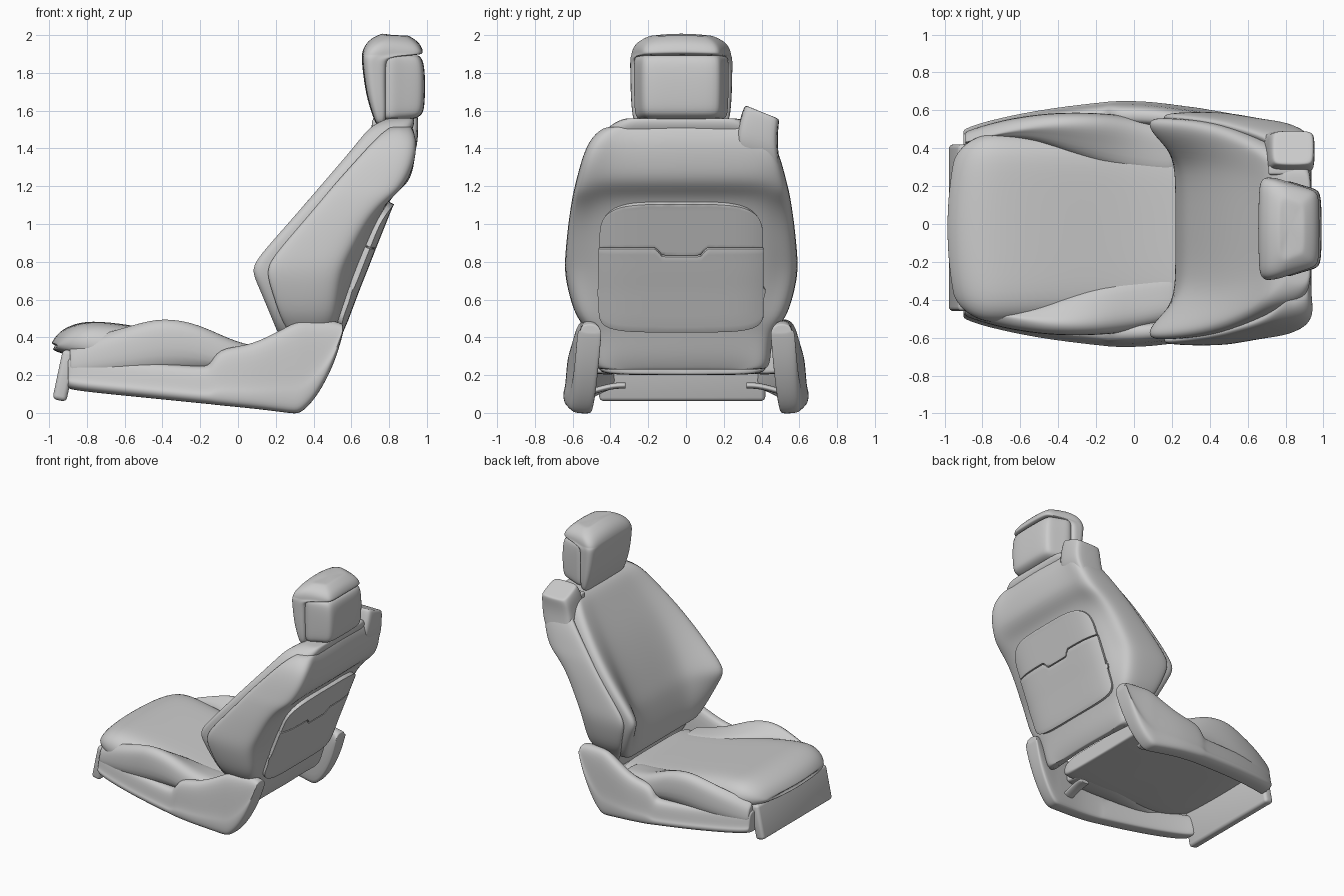
import bpy, bmesh, math
from mathutils import Vector

if "Cube" in bpy.data.objects:
    bpy.data.objects.remove(bpy.data.objects["Cube"])

C = -0.025  # centre line of the backrest


def finish(name, bm, levels=2, angle=40):
    bmesh.ops.recalc_face_normals(bm, faces=bm.faces)
    me = bpy.data.meshes.new(name)
    bm.to_mesh(me)
    bm.free()
    ob = bpy.data.objects.new(name, me)
    bpy.context.collection.objects.link(ob)
    if levels:
        ob.modifiers.new("Smooth", 'SUBSURF').levels = levels
        ob.modifiers["Smooth"].render_levels = levels
    bpy.ops.object.select_all(action='DESELECT')
    ob.select_set(True)
    bpy.context.view_layer.objects.active = ob
    if levels:
        bpy.ops.object.shade_smooth()
    else:
        bpy.ops.object.shade_smooth_by_angle(angle=math.radians(angle))
    return ob


def loft(name, rings, levels=2):
    """Skin closed rings; an inset ring at each end keeps the rim firm."""
    def inset(r, f):
        m = sum((Vector(p) for p in r), Vector()) / len(r)
        return [m + (Vector(p) - m) * f for p in r]
    rings = [inset(rings[0], .85)] + rings + [inset(rings[-1], .85)]
    bm = bmesh.new()
    vs = [[bm.verts.new(p) for p in r] for r in rings]
    n = len(rings[0])
    for a, b in zip(vs, vs[1:]):
        for i in range(n):
            bm.faces.new((a[i], a[(i + 1) % n], b[(i + 1) % n], b[i]))
    bm.faces.new(vs[0])
    bm.faces.new(vs[-1])
    return finish(name, bm, levels)


def sym(half):
    """Mirror a half section (a, y) whose first and last points lie on y = 0."""
    return half + [(a, -y) for a, y in half[-2:0:-1]]


def interp(table, z):
    for (a, p), (b, q) in zip(table, table[1:]):
        if z <= b:
            return p + (q - p) * (z - a) / (b - a)
    return table[-1][1]


def rounded_box(name, size, loc, rot_y=0, bevel=.03):
    bm = bmesh.new()
    bmesh.ops.create_cube(bm, size=1)
    bmesh.ops.scale(bm, vec=size, verts=bm.verts)
    bmesh.ops.bevel(bm, geom=bm.edges[:], offset=bevel, segments=4, profile=.5, affect='EDGES')
    ob = finish(name, bm, 0)
    ob.location, ob.rotation_euler = loc, (0, rot_y, 0)
    return ob


# Seat cushion: x, bottom, top, half width; the nose is bowed in plan
rings = []
for x, zb, zt, w in [(-.99, .335, .37, .36), (-.955, .315, .43, .44), (-.87, .30, .475, .495),
                     (-.75, .25, .49, .51), (-.5, .22, .455, .50), (-.2, .21, .39, .48),
                     (0, .2, .35, .46), (.2, .2, .33, .45), (.3, .2, .33, .45)]:
    half = [(zt, 0), (zt, .5 * w), (zt - .005, .84 * w), (zt - .35 * (zt - zb), w),
            (zb + .02, .99 * w), (zb, .85 * w), (zb, 0)]
    bow = .26 * max(0, min(1, (-.6 - x) / .3))
    rings.append([(x + bow * y * y, y - .02, z) for z, y in sym(half)])
loft("seat_cushion", rings)

# Seat bolsters and side shields, both sides
bolster = [(-.89, .42, .49, .33, .36), (-.72, .45, .545, .40, .425), (-.55, .44, .575, .42, .475),
           (-.4, .38, .59, .42, .52), (-.2, .30, .59, .38, .485), (0, .25, .57, .34, .37),
           (.22, .24, .52, .33, .34)]
shield = [(-.9, .13, .30, .50), (-.8, .115, .295, .54), (-.5, .085, .27, .605), (-.2, .055, .245, .64),
          (-.145, .05, .25, .645), (-.11, .045, .345, .65), (.05, .03, .355, .65), (.18, .015, .415, .635),
          (.29, 0, .475, .62), (.335, 0, .49, .615), (.42, .09, .49, .60), (.51, .26, .49, .585),
          (.555, .42, .47, .575)]
for s, side in ((-1, "right"), (1, "left")):
    rings = []
    for x, yi, yo, zi, zr in bolster:
        sec = [(yi, .2), (yi, zi), ((yi + yo) / 2 - .02, (zi + zr) / 2), (yo - .07, zr),
               (yo - .015, zr - .03), (yo, zr - .1), (yo, .2)]
        rings.append([(x, s * y, z) for y, z in sec])
    loft("seat_bolster_" + side, rings)
    rings = []
    for x, zb, zt, yo in shield:
        yi, h = yo - .13, zt - zb
        sec = [(yi, zb), (yi + .02, zb - .004), (yo - .03, zb - .004), (yo, zb + .02), (yo, zb + .25 * h),
               (yo - .012, zb + .32 * h), (yo - .02, zt - .15 * h), (yo - .05, zt), (yi + .03, zt), (yi, zt - .03)]
        rings.append([(x, s * y, z) for y, z in sec])
    loft("side_shield_" + side, rings)
    # Link arm between shield and base, seen from behind
    rings = [[(x + dx, s * y, z + dz) for dx, dz in ((-.05, -.018), (.05, -.018), (.05, .018), (-.05, .018))]
             for x, y, z in ((.2, .54, .10), (.2, .46, .125), (.2, .38, .145), (.2, .32, .145))]
    loft("link_arm_" + side, rings)

# Front valance under the nose of the cushion
rounded_box("front_valance", (.075, .88, .27), (-.918, -.02, .198), math.radians(12), .024)

# Backrest cushion: z, centre front, bolster front, back, half width
rings = []
for z, xc, xb, xr, w in [(.40, .22, .22, .42, .46), (.50, .215, .175, .46, .525), (.68, .25, .095, .5, .575),
                         (.76, .275, .058, .52, .585), (.84, .31, .11, .56, .585), (1.0, .385, .255, .62, .575),
                         (1.2, .495, .43, .74, .54), (1.4, .63, .605, .85, .46), (1.49, .69, .675, .92, .41),
                         (1.535, .735, .73, .935, .36), (1.56, .80, .80, .93, .30)]:
    half = [(xc, 0), (xc, .45 * w), (xc - .2 * (xc - xb), .64 * w), (xb + .15 * (xc - xb), .85 * w),
            (xb, .95 * w), (xb + .03, w), (xb + .09, w), (xr, .95 * w), (xr, .6 * w), (xr, 0)]
    rings.append([(x, y + C, z) for x, y in sym(half)])
loft("backrest_cushion", rings)

# Backrest shell: z, front edge, side back, centre back, half width
rings = []
shell = [(.23, .37, .44, .46, .46), (.30, .33, .46, .50, .47), (.43, .26, .49, .54, .48),
         (.50, .215, .52, .57, .555), (.66, .165, .535, .63, .60), (.76, .135, .555, .67, .615),
         (.85, .195, .60, .705, .61), (1.0, .325, .68, .765, .595), (1.1, .41, .765, .805, .58),
         (1.16, .46, .84, .845, .57), (1.22, .51, .885, .925, .555), (1.32, .60, .93, .95, .53),
         (1.42, .69, .945, .96, .495), (1.48, .75, .93, .95, .45), (1.515, .80, .91, .94, .40)]
for z, xf, xs, xr, w in shell:
    xm = (xf + xs) / 2
    half = [(xm, 0), (xm, .6 * w), (xf + .05, w - .07), (xf, w - .025), (xf + .02, w), (xm, w + .005),
            (xs - .05, w), (xs, .95 * w), (xs + .3 * (xr - xs), .82 * w), (xr - .025, .66 * w), (xr - .012, 0)]
    rings.append([(x, y + C, z) for x, y in sym(half)])
loft("backrest_shell", rings)
back_x = [(s[0], s[3]) for s in shell[:9]] + [(1.2, .855)]


# Rear pocket: panels following the back of the shell between two edge curves
def back_panel(name, low, high, hw=.425, nu=64, nv=14):
    bm = bmesh.new()
    grid = []
    for i in range(nu + 1):
        u = math.sin(math.pi * (i / nu - .5))
        col = []
        for j in range(nv + 1):
            z = low(u) + (high(u) - low(u)) * j / nv
            x = interp(back_x, z) + .01 - .03 * u ** 6
            col.append(bm.verts.new((x, C + u * hw, z)))
        grid.append(col)
    for a, b in zip(grid, grid[1:]):
        for j in range(nv):
            bm.faces.new((a[j], b[j], b[j + 1], a[j + 1]))
    ob = finish(name, bm, 0)
    mod = ob.modifiers.new("Thickness", 'SOLIDIFY')
    mod.thickness, mod.offset = .07, 0
    ob.location.x = -.03
    bev = ob.modifiers.new("Edge", 'BEVEL')
    bev.width, bev.segments = .008, 2


def split(u):  # pocket opening with a dipped finger grip
    return .885 - .042 * min(1, max(0, (.32 - abs(u)) / .08))


def corner(u, power):
    return max(0, 1 - abs(u) ** power) ** (1 / power)


back_panel("pocket_lower", lambda u: .60 - .16 * corner(u, 5), lambda u: split(u) - .004)
back_panel("pocket_upper", lambda u: split(u) + .004, lambda u: .90 + .22 * corner(u, 4), .42)

# Belt guide on the shoulder: z of inner and outer edge, x range, y range
rings = []
for zi, zo, xa, xb, ya, yb in [(1.15, 1.08, .62, .70, .34, .50), (1.27, 1.2, .66, .86, .30, .515),
                               (1.40, 1.36, .68, .945, .26, .49), (1.50, 1.45, .70, .955, .27, .485),
                               (1.57, 1.51, .71, .955, .29, .49), (1.63, 1.555, .73, .95, .31, .495)]:
    e = .02
    pts = [(xa, ya + e), (xa + e, ya), (xb - e, ya), (xb, ya + e),
           (xb, yb - e), (xb - e, yb), (xa + e, yb), (xa, yb - e)]
    rings.append([(x, y, zi + (zo - zi) * (y - ya) / (yb - ya)) for x, y in pts])
loft("belt_guide", rings)
rounded_box("belt_slot_trim", (.14, .05, .05), (.78, .285, 1.53), 0, .012)


# Headrest: z, front, back, front half width, back half width; the top is domed
def headrest_part(name, table, dome=0):
    rings = []
    for z, xf, xb, wf, wb in table:
        d = min(.06, .3 * (xb - xf))
        half = [(xf, 0), (xf + .005, .6 * wf), (xf + .2 * d, .92 * wf), (xf + d, wf), ((xf + xb) / 2, (wf + wb) / 2),
                (xb - .5 * d, wb), (xb, .88 * wb), (xb, 0)]
        k = dome * max(0, min(1, (z - 1.88) / .1))
        rings.append([(x, y + C, z - k * (y * y * .5 + (x - .8) ** 2)) for x, y in sym(half)])
    loft(name, rings)


headrest_part("headrest_pad", [(1.53, .73, .77, .24, .24), (1.56, .715, .79, .26, .255), (1.68, .675, .79, .27, .265),
                               (1.84, .655, .79, .273, .265), (1.885, .654, .80, .273, .265),
                               (1.905, .655, .96, .272, .215), (1.92, .657, .982, .272, .205),
                               (1.96, .668, .975, .265, .205), (1.995, .70, .955, .24, .185),
                               (2.012, .76, .90, .17, .14)], 1)
headrest_part("headrest_casing", [(1.555, .76, .93, .235, .18), (1.575, .75, .975, .25, .205),
                                  (1.62, .75, .988, .255, .21), (1.75, .75, .992, .258, .212),
                                  (1.86, .75, .985, .258, .21), (1.893, .75, .96, .25, .20)])

# Headrest posts
for y in (-.13, .13):
    rounded_box("headrest_post", (.04, .04, .14), (.83, C + y, 1.54), 0, .012)
